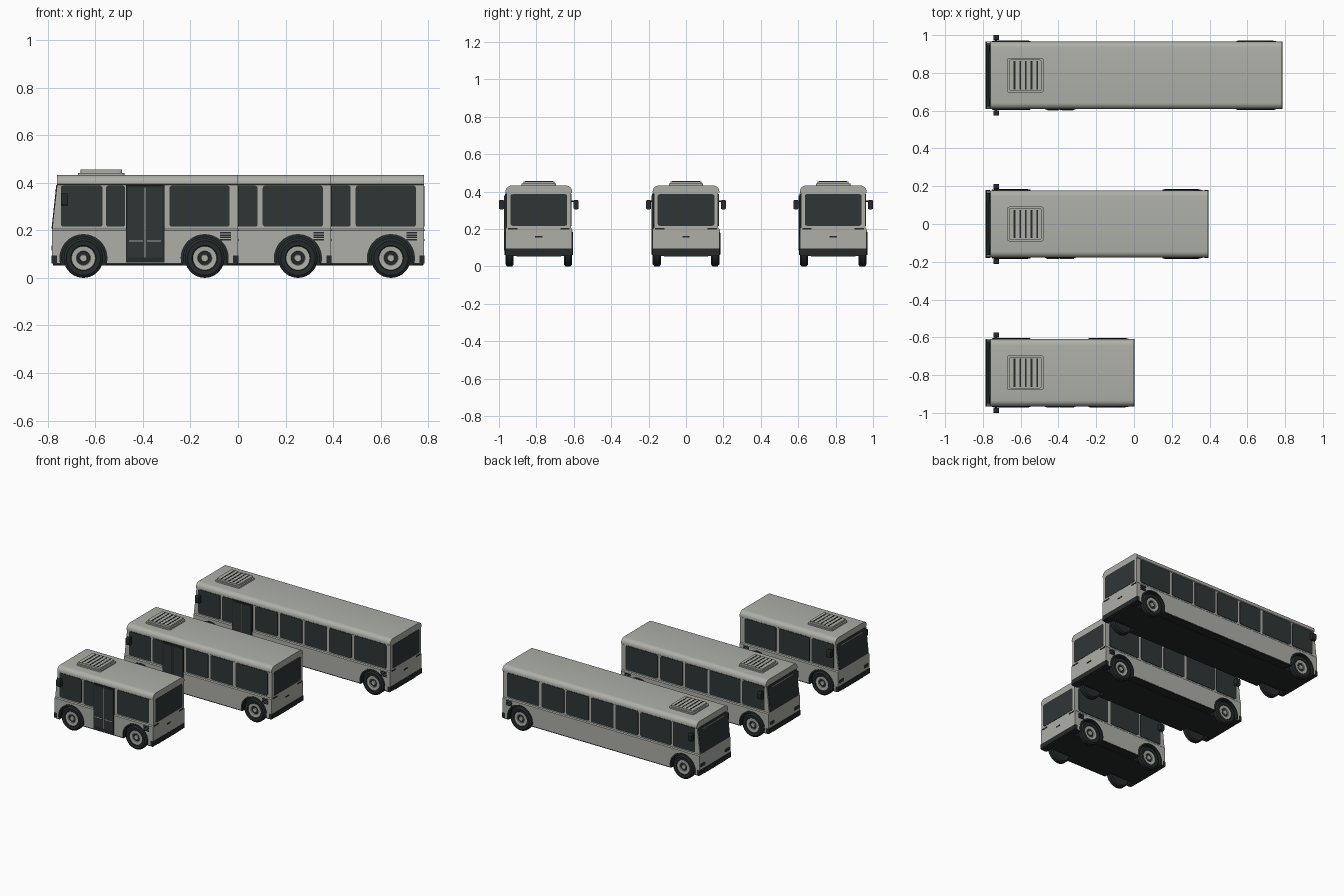
import bpy, bmesh, math
from mathutils import Vector

if "Cube" in bpy.data.objects:
    bpy.data.objects.remove(bpy.data.objects["Cube"], do_unlink=True)


def material(name, rgb):
    m = bpy.data.materials.new(name)
    m.use_nodes = True
    m.diffuse_color = (*rgb, 1)
    bsdf = m.node_tree.nodes["Principled BSDF"]
    bsdf.inputs["Base Color"].default_value = (*rgb, 1)
    bsdf.inputs["Roughness"].default_value = 0.6
    return m


GREY = material("warm grey paint", (0.42, 0.43, 0.39))
GLASS = material("dark glass", (0.027, 0.037, 0.036))
BLACK = material("black rubber", (0.018, 0.023, 0.023))

FRONT, HALF, SILL, EAVE, TOP = -0.782, 0.178, 0.2, 0.394, 0.432
RAKE = 0.11
WHEEL_Z, WHEEL_R = 0.083, 0.083


def finish(name, bm, mats, cy, smooth=False):
    bmesh.ops.recalc_face_normals(bm, faces=bm.faces)
    me = bpy.data.meshes.new(name)
    bm.to_mesh(me)
    bm.free()
    for m in mats:
        me.materials.append(m)
    ob = bpy.data.objects.new(name, me)
    bpy.context.collection.objects.link(ob)
    ob.location.y = cy
    if smooth:
        bpy.ops.object.select_all(action="DESELECT")
        ob.select_set(True)
        bpy.context.view_layer.objects.active = ob
        bpy.ops.object.shade_smooth_by_angle(angle=math.radians(35))
    return ob


def box(name, cy, x, y, z, mat, radius=0, axis=1, rake=0):
    """Box between ranges; edges along one axis may be rounded, front may lean."""
    bm = bmesh.new()
    bmesh.ops.create_cube(bm, size=1)
    for v in bm.verts:
        v.co = Vector([(r[0] + r[1]) / 2 + c * (r[1] - r[0]) for r, c in zip((x, y, z), v.co)])
    if radius:
        edges = [e for e in bm.edges
                 if abs((e.verts[0].co - e.verts[1].co).normalized()[axis]) > 0.9]
        bmesh.ops.bevel(bm, geom=edges, offset=radius, segments=3, profile=0.5, affect="EDGES")
    for v in bm.verts:
        v.co.x += rake * (v.co.z - SILL)
    return finish(name, bm, [mat], cy)


def lathe(name, cy, cx, side, profile, mats, slots, start=0, sweep=360, steps=40):
    """Turn (radius, y) points about the axle; slots gives a material per segment."""
    bm = bmesh.new()
    full = sweep == 360
    rings = []
    for i in range(steps if full else steps + 1):
        a = math.radians(start + sweep * i / steps)
        rings.append([bm.verts.new((cx + r * math.cos(a), side * y, WHEEL_Z + r * math.sin(a)))
                      for r, y in profile])
    n = len(profile)
    pairs = list(zip(rings, rings[1:])) + ([(rings[-1], rings[0])] if full else [])
    for a, b in pairs:
        for j in range(n):
            k = (j + 1) % n
            bm.faces.new((a[j], a[k], b[k], b[j])).material_index = slots[j]
    if not full:
        bm.faces.new(rings[0])
        bm.faces.new(rings[-1])
    bmesh.ops.remove_doubles(bm, verts=bm.verts, dist=1e-6)
    return finish(name, bm, mats, cy, True)


def wheel(name, cy, cx, side):
    profile = [(0, .168), (.014, .168), (.016, .163), (.028, .163), (.03, .17), (.05, .172),
               (.053, .176), (.072, .178), (WHEEL_R, .17), (WHEEL_R, .142), (.074, .135), (0, .135)]
    slots = [0, 0, 1, 0, 0, 1, 1, 1, 1, 1, 1, 1]
    lathe(name, cy, cx, side, profile, [GREY, BLACK], slots)


def shell(name, cy, end, axles):
    """Coach shell: half section mirrored, extruded, with wheel wells cut out."""
    half = [(HALF, .062), (HALF, SILL), (.172, SILL + .006), (.172, EAVE - .004), (HALF, EAVE)]
    r = .032
    half += [(HALF - r + r * math.cos(a), TOP - r + r * math.sin(a))
             for a in (math.radians(15 * i) for i in range(7))]
    section = half + [(-y, z) for y, z in reversed(half)]

    def nose(z):
        return FRONT + RAKE * (min(max(z, SILL), EAVE) - SILL)

    bm = bmesh.new()
    a = [bm.verts.new((nose(z), y, z)) for y, z in section]
    b = [bm.verts.new((end, y, z)) for y, z in section]
    n = len(section)
    for i in range(n):
        j = (i + 1) % n
        bm.faces.new((a[i], a[j], b[j], b[i]))
    for ring in (a, b):
        for i in range(n // 2 - 1):
            bm.faces.new((ring[i], ring[i + 1], ring[n - 2 - i], ring[n - 1 - i]))
    body = finish(name, bm, [GREY, BLACK], cy)

    cutters = []
    for cx in axles:
        for s in (-1, 1):
            profile = [(0, .12), (.092, .12), (.092, .22), (0, .22)]
            c = lathe("well_cutter", cy, cx, s, profile, [GREY, BLACK], [1] * 4)
            c.hide_render = True
            mod = body.modifiers.new("wheel_well", "BOOLEAN")
            mod.object, mod.operation, mod.solver = c, "DIFFERENCE", "EXACT"
            cutters.append(c)
    bpy.ops.object.select_all(action="DESELECT")
    body.select_set(True)
    bpy.context.view_layer.objects.active = body
    for mod in list(body.modifiers):
        bpy.ops.object.modifier_apply(modifier=mod.name)
    for c in cutters:
        bpy.data.objects.remove(c, do_unlink=True)
    # Inner well faces are black
    for p in body.data.polygons:
        c = p.center
        in_well = any(math.hypot(c.x - cx, c.z - WHEEL_Z) < .0925 for cx in axles)
        p.material_index = int(in_well and .11 < abs(c.y) < HALF - .0005 and c.z > .063)
    bpy.ops.object.shade_smooth_by_angle(angle=math.radians(30))


def bus(tag, cy, end, bays):
    axles = (-.65, end - .14)
    shell(tag + "_body", cy, end, axles)
    box(tag + "_underbody", cy, (FRONT + .005, end - .005), (-.118, .118), (.052, .07), BLACK)
    spans = [(FRONT + .005, axles[0] - .094), (axles[0] + .094, axles[1] - .094),
             (axles[1] + .094, end - .004)]
    for i, x in enumerate(spans):
        box(f"{tag}_floor_{i}", cy, x, (-.176, .176), (.055, .066), BLACK)

    # Side windows
    pitch = (end + .02) / bays if bays else 0
    spans = [(-.292 + k * .196, -.292 + k * .196 + .178) for k in range(bays)]
    spans += [(end - .288, end - .035)]
    for s, name in ((-1, "right"), (1, "left")):
        front_spans = [(-.745, -.57), (-.555, -.475 if s < 0 else -.31)]
        ys = sorted((s * .168, s * .1755))
        for i, x in enumerate(front_spans + spans):
            box(f"{tag}_{name}_window_{i}", cy, x, ys, (.215, .388), GLASS, .01)
        # Wheels and arch trims
        for cx, where in zip(axles, ("front", "rear")):
            wheel(f"{tag}_{name}_{where}_wheel", cy, cx, s)
            lathe(f"{tag}_{name}_{where}_arch", cy, cx, s,
                  [(.09, .165), (.101, .165), (.101, .182), (.09, .184)], [BLACK], [0] * 4,
                  -12, 204, 28)
        # Engine grille slats
        for k in range(4):
            z = .157 + k * .01
            box(f"{tag}_{name}_slat_{k}", cy, (end - .075, end - .03),
                sorted((s * .17, s * .181)), (z, z + .006), BLACK)
        # Mirror and arm
        box(f"{tag}_{name}_mirror", cy, (-.745, -.715), sorted((s * .186, s * .213)),
            (.305, .355), BLACK, .007, 0)
        box(f"{tag}_{name}_mirror_arm", cy, (-.735, -.725), sorted((s * .165, s * .195)),
            (.345, .353), BLACK)
        # Headlamps and rear marker lamps
        y = sorted((s * .115, s * .165))
        box(f"{tag}_{name}_headlamp", cy, (FRONT - .003, FRONT + .01), y, (.115, .137), GLASS, .005, 0)
        box(f"{tag}_{name}_rear_lamp", cy, (end - .01, end + .002), y, (.197, .206), BLACK)

    # Windscreen and rear window
    box(tag + "_windscreen", cy, (FRONT - .003, FRONT + .01), (-.164, .164), (.208, .39),
        GLASS, .012, 0, RAKE)
    box(tag + "_display_strip", cy, (FRONT - .005, FRONT), (-.12, .12), (.368, .373), GREY, rake=RAKE)
    box(tag + "_rear_window", cy, (end - .01, end + .002), (-.152, .152), (.217, .386), GLASS, .012, 0)
    # Bumpers
    box(tag + "_front_bumper", cy, (FRONT - .003, FRONT + .02), (-.179, .179), (.06, .095), BLACK)
    box(tag + "_rear_bumper", cy, (end - .02, end + .002), (-.179, .179), (.06, .095), BLACK)
    box(tag + "_rear_handle", cy, (end - .01, end + .002), (-.02, .02), (.155, .163), BLACK)

    # Double door on the right side
    box(tag + "_door_frame", cy, (-.472, -.31), (-.181, -.165), (.064, .39), BLACK)
    for k in range(2):
        x = -.464 + k * .076
        box(f"{tag}_door_leaf_{k}", cy, (x, x + .07), (-.184, -.175), (.085, .38), GLASS, .005)
        box(f"{tag}_door_rail_{k}", cy, (x + .006, x + .064), (-.1855, -.18), (.152, .157), GREY)
    box(tag + "_door_seam", cy, (-.3925, -.3895), (-.185, -.18), (.085, .38), GREY)

    # Roof unit with slots
    box(tag + "_roof_unit_base", cy, (-.672, -.478), (-.092, .092), (.428, .442), GREY, .012, 2)
    box(tag + "_roof_unit", cy, (-.662, -.488), (-.083, .083), (.438, .455), GREY, .01, 2)
    for k in range(5):
        x = -.637 + k * .03
        box(f"{tag}_roof_slot_{k}", cy, (x, x + .009), (-.075, .075), (.45, .4562), BLACK)


bus("short_bus", -.787, 0.0, 0)
bus("medium_bus", 0.0, .392, 2)
bus("long_bus", .787, .783, 4)
